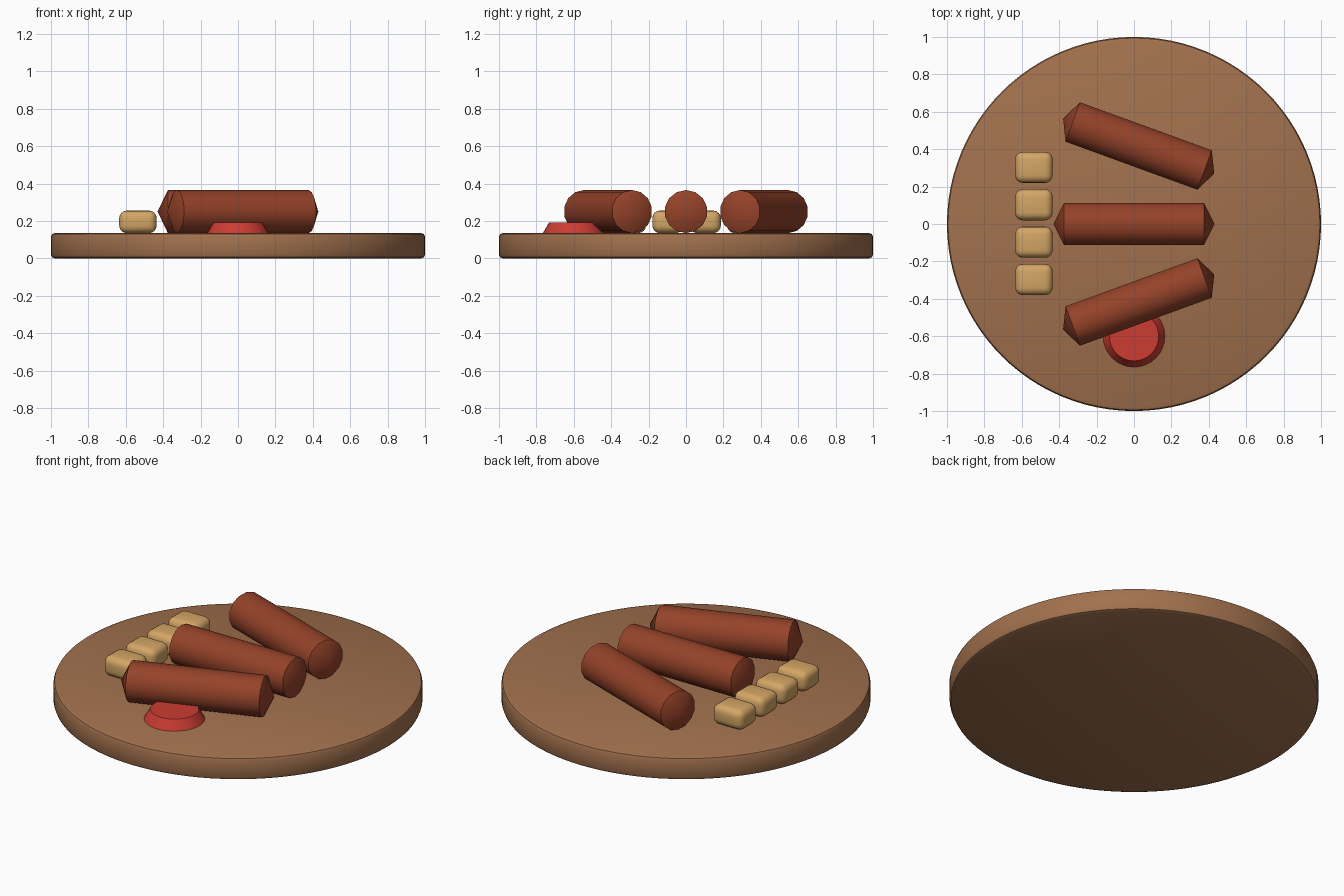
import bpy, bmesh, math
from mathutils import Matrix

if "Cube" in bpy.data.objects:
    bpy.data.objects.remove(bpy.data.objects["Cube"], do_unlink=True)


def material(name, rgb):
    m = bpy.data.materials.new(name)
    m.use_nodes = True
    m.diffuse_color = (*rgb, 1)
    m.node_tree.nodes["Principled BSDF"].inputs["Base Color"].default_value = (*rgb, 1)
    return m


wood = material("warm_wood", (0.36, 0.165, 0.075))
meat = material("sausage_brown", (0.30, 0.055, 0.022))
potato = material("potato_gold", (0.66, 0.38, 0.13))
sauce = material("sauce_red", (0.60, 0.045, 0.032))


def finish(name, bm, mat, location, turn=0, angle=40):
    """Turn a bmesh into a shaded object."""
    bmesh.ops.recalc_face_normals(bm, faces=bm.faces)
    mesh = bpy.data.meshes.new(name)
    bm.to_mesh(mesh)
    bm.free()
    mesh.materials.append(mat)
    ob = bpy.data.objects.new(name, mesh)
    bpy.context.collection.objects.link(ob)
    ob.location = location
    ob.rotation_euler.z = math.radians(turn)
    bpy.ops.object.select_all(action="DESELECT")
    ob.select_set(True)
    bpy.context.view_layer.objects.active = ob
    bpy.ops.object.shade_smooth_by_angle(angle=math.radians(angle))
    return ob


def lathe(profile, sides):
    """Spin (radius, height) points around z; zero radius closes an end."""
    bm = bmesh.new()
    verts = [bm.verts.new((r, 0, z)) for r, z in profile]
    edges = [bm.edges.new(pair) for pair in zip(verts, verts[1:])]
    bmesh.ops.spin(bm, geom=verts + edges, axis=(0, 0, 1), cent=(0, 0, 0),
                   steps=sides, angle=2 * math.pi)
    bmesh.ops.remove_doubles(bm, verts=bm.verts, dist=0.0001)
    return bm


TOP = 0.135

# Round serving board with softened rims
board = [(0, 0), (0.98, 0), (0.994, 0.006), (1, 0.02),
         (1, TOP - 0.02), (0.994, TOP - 0.006), (0.98, TOP), (0, TOP)]
finish("serving_board", lathe(board, 96), wood, (0, 0, 0))

# Three sausages with shallow pointed ends, lying along x
for name, x, y, turn in (("sausage_back", 0.025, 0.417, -20),
                         ("sausage_middle", 0, 0, 0),
                         ("sausage_front", 0.025, -0.417, 20)):
    bm = lathe([(0, -0.43), (0.115, -0.375), (0.115, 0.375), (0, 0.43)], 14)
    bmesh.ops.transform(bm, matrix=Matrix.Rotation(math.pi / 2, 4, "Y"), verts=bm.verts)
    finish(name, bm, meat, (x, y, TOP + 0.115), turn)

# Row of rounded potato chunks
for i in range(4):
    bm = bmesh.new()
    bmesh.ops.create_cube(bm, size=1)
    bmesh.ops.scale(bm, vec=(0.2, 0.166, 0.12), verts=bm.verts)
    bmesh.ops.bevel(bm, geom=bm.edges[:], offset=0.04, segments=4,
                    profile=0.5, affect="EDGES")
    finish(f"potato_chunk_{i + 1}", bm, potato, (-0.535, 0.303 - 0.2 * i, TOP + 0.06))

# Tapered dollop of sauce
dollop = [(0, 0), (0.165, 0), (0.132, 0.057), (0, 0.057)]
finish("sauce_dollop", lathe(dollop, 32), sauce, (0, -0.6, TOP))
